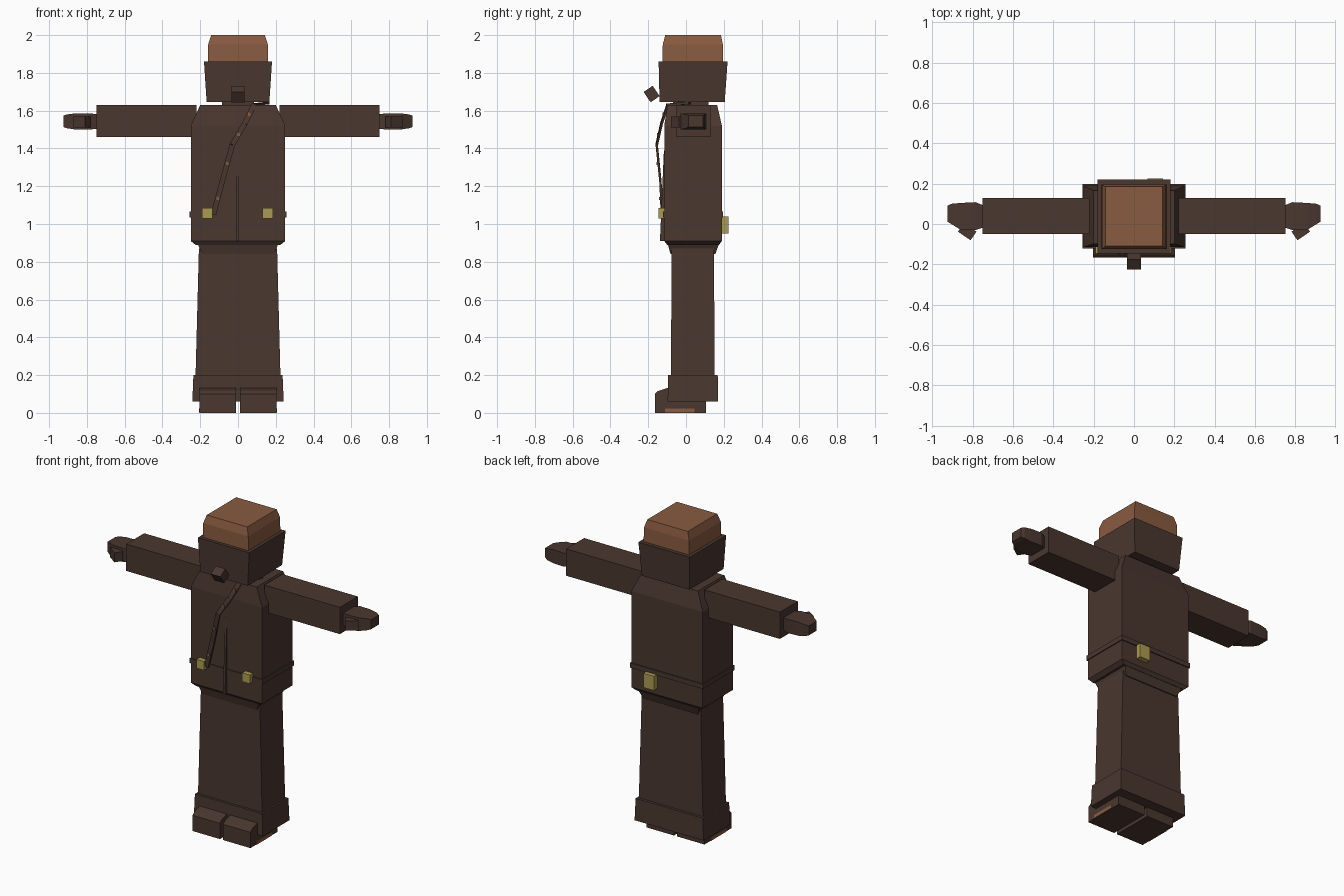
import bpy
from mathutils import Vector, Euler

cube = bpy.data.objects.get("Cube")
if cube:
    bpy.data.objects.remove(cube)


def material(name, colour):
    m = bpy.data.materials.new(name)
    m.use_nodes = True
    m.diffuse_color = (*colour, 1)
    m.node_tree.nodes["Principled BSDF"].inputs["Base Color"].default_value = (*colour, 1)
    return m


BROWN = material("dark_brown", (0.068, 0.038, 0.029))
TAN = material("tan_skin", (0.25, 0.104, 0.051))
GOLD = material("dull_gold", (0.41, 0.33, 0.082))


def mesh_object(name, verts, faces, mat):
    mesh = bpy.data.meshes.new(name)
    mesh.from_pydata(verts, [], faces)
    mesh.materials.append(mat)
    obj = bpy.data.objects.new(name, mesh)
    bpy.context.collection.objects.link(obj)
    return obj


def bridge(name, rings, mat):
    """Closed solid through rings of equal vertex count."""
    n = len(rings[0])
    verts = [v for ring in rings for v in ring]
    faces = [tuple(reversed(range(n))), tuple(range(len(verts) - n, len(verts)))]
    for r in range(len(rings) - 1):
        for i in range(n):
            a, b = r * n + i, r * n + (i + 1) % n
            faces.append((a, b, b + n, a + n))
    return mesh_object(name, verts, faces, mat)


def stack(name, levels, mat=BROWN):
    """Levels of (z, half width, front y, back y)."""
    return bridge(name, [[(-w, f, z), (w, f, z), (w, b, z), (-w, b, z)]
                         for z, w, f, b in levels], mat)


def box(name, centre, size, mat=BROWN, turn=(0, 0, 0)):
    rot = Euler(turn).to_matrix()
    ring = lambda z: [Vector(centre) + rot @ Vector((x * size[0] / 2, y * size[1] / 2, z * size[2] / 2))
                      for x, y in ((-1, -1), (1, -1), (1, 1), (-1, 1))]
    return bridge(name, [ring(-1), ring(1)], mat)


def prism(name, profile, x0, x1, mat=BROWN):
    """Side profile of (y, z) extruded across x."""
    return bridge(name, [[(x, y, z) for y, z in profile] for x in (x0, x1)], mat)


def mirrored(obj):
    obj.modifiers.new("mirror", "MIRROR")
    return obj


# Head, crown and neck
stack("hood", [(1.645, 0.166, -0.14, 0.205), (1.86, 0.18, -0.145, 0.22)])
stack("crown", [(1.85, 0.16, -0.125, 0.197), (1.95, 0.158, -0.123, 0.195), (2.0, 0.142, -0.11, 0.185)], TAN)
stack("neck", [(1.6, 0.085, -0.07, 0.12), (1.66, 0.085, -0.07, 0.12)])
box("mouth_piece", (0, -0.182, 1.688), (0.068, 0.058, 0.066), turn=(0.6, 0, 0))

# Coat and trousers
stack("coat", [(0.89, 0.225, -0.1, 0.175), (0.91, 0.25, -0.115, 0.19), (1.52, 0.25, -0.115, 0.19),
               (1.63, 0.2, -0.098, 0.165)])
prism("coat_seam", [(-0.11, 0.91), (-0.11, 1.39), (-0.117, 1.39), (-0.138, 0.91)], -0.009, 0.005)
stack("belt", [(1.035, 0.256, -0.121, 0.197), (1.065, 0.256, -0.121, 0.197)])
stack("hips", [(0.84, 0.19, -0.082, 0.155), (0.91, 0.22, -0.1, 0.18)])
stack("trousers", [(0.15, 0.226, -0.08, 0.152), (0.87, 0.207, -0.076, 0.148)])
stack("trouser_cuff", [(0.06, 0.242, -0.097, 0.17), (0.2, 0.236, -0.095, 0.168)])

# Pouches
for side, x in (("right", -0.163), ("left", 0.158)):
    box(f"{side}_front_pouch", (x, -0.13, 1.058), (0.054, 0.032, 0.056), GOLD)
box("back_pouch", (0.105, 0.205, 0.995), (0.075, 0.04, 0.09), GOLD)

# Shoulder strap with small studs
path = [Vector(p) for p in ((0.155, 0.02, 1.64), (0.085, -0.097, 1.632), (0.035, -0.13, 1.53),
                            (-0.03, -0.155, 1.42), (-0.085, -0.135, 1.22), (-0.13, -0.128, 1.05))]
for i, (a, b) in enumerate(zip(path, path[1:])):
    along = (b - a).normalized()
    out = Vector((0, 0, 1)) if i == 0 else Vector((0, -1, 0))
    across = along.cross(out).normalized() * 0.014
    depth = across.cross(along).normalized() * 0.006
    bridge(f"strap_{i}", [[p - across - depth, p + across - depth, p + across + depth, p - across + depth]
                          for p in (a, b)], BROWN)
    if i:
        box(f"strap_stud_{i}", a.lerp(b, 0.5) + Vector((0, -0.004, 0)), (0.014, 0.014, 0.016), TAN)

# Arms
mirrored(box("sleeves", (0.485, 0.04, 1.545), (0.53, 0.18, 0.17)))


def hand_ring(x, front, back, low, high):
    return [(x, front, low), (x, back, low), (x, back, high), (x, front, high)]


mirrored(bridge("hands", [hand_ring(0.74, -0.015, 0.09, 1.505, 1.58),
                          hand_ring(0.785, -0.03, 0.108, 1.5, 1.586),
                          hand_ring(0.86, -0.028, 0.104, 1.5, 1.586),
                          hand_ring(0.905, 0.0, 0.1, 1.507, 1.58),
                          hand_ring(0.925, 0.012, 0.09, 1.514, 1.574)], BROWN))
mirrored(box("thumbs", (0.826, -0.038, 1.54), (0.075, 0.052, 0.06), turn=(0, 0, 0.6)))

# Shoes with tan side strips along the soles
mirrored(prism("shoes", [(-0.165, 0), (0.105, 0), (0.105, 0.135), (-0.09, 0.135), (-0.15, 0.115),
                         (-0.165, 0.1)], 0.011, 0.203))
mirrored(box("sole_strips", (0.203, -0.033, 0.012), (0.008, 0.155, 0.022), TAN))

# Consistent outward faces
import bmesh
for obj in bpy.context.collection.objects:
    if obj.type == "MESH":
        bm = bmesh.new()
        bm.from_mesh(obj.data)
        bmesh.ops.recalc_face_normals(bm, faces=bm.faces)
        bm.to_mesh(obj.data)
        bm.free()
